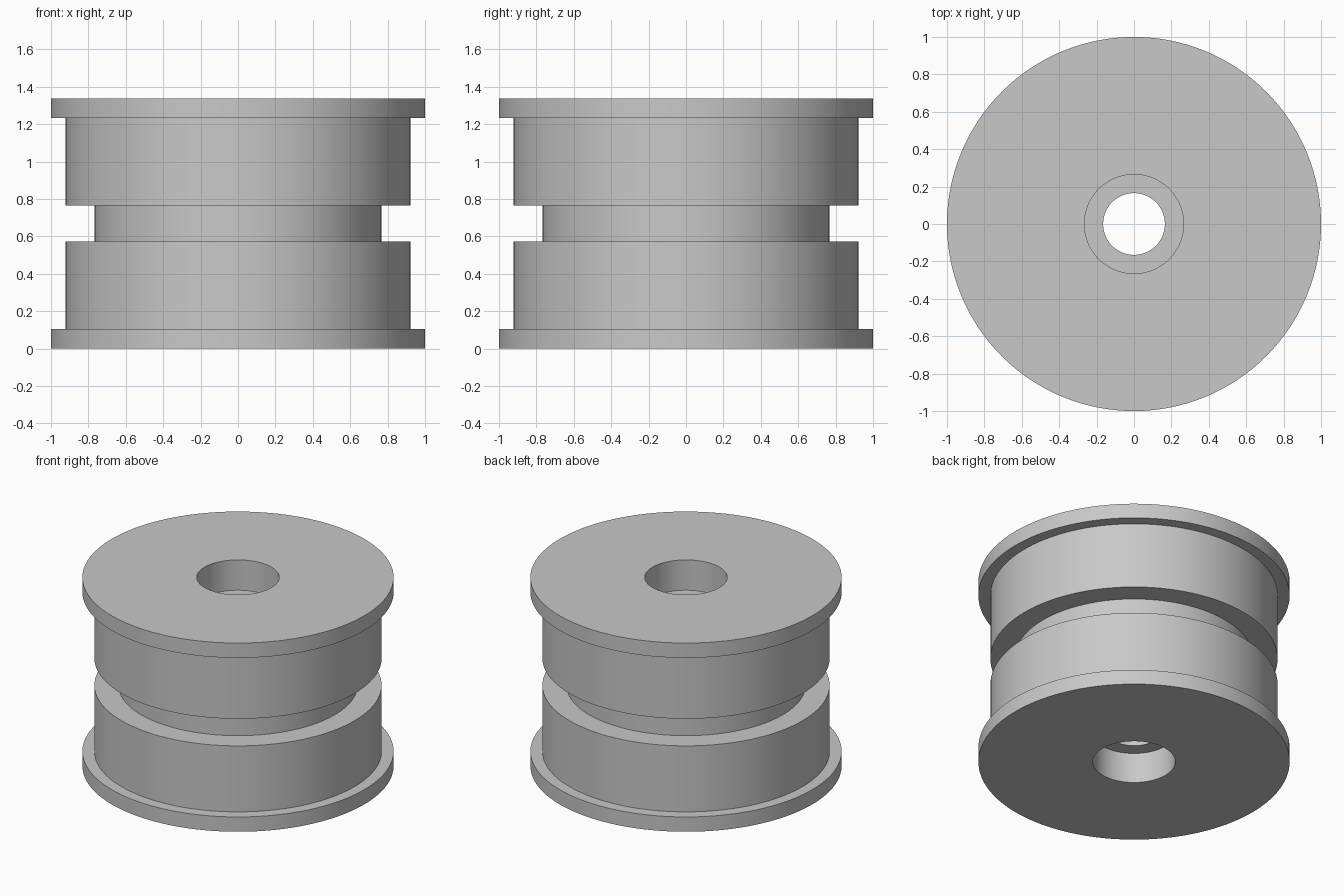
import bpy
import bmesh
import math

cube = bpy.data.objects.get("Cube")
if cube:
    bpy.data.objects.remove(cube, do_unlink=True)

SEGMENTS = 128
HEIGHT = 1.338

grey = bpy.data.materials.new("plain grey")
grey.use_nodes = True
colour = (0.58, 0.58, 0.58, 1)
grey.diffuse_color = colour
grey.node_tree.nodes["Principled BSDF"].inputs["Base Color"].default_value = colour

# Lower half of the cross-section (radius, height), from bore to groove
lower = [(0.165, 0.215), (0.265, 0.215), (0.265, 0), (1, 0), (1, 0.105),
         (0.923, 0.105), (0.923, 0.573), (0.768, 0.573)]
profile = lower + [(r, HEIGHT - z) for r, z in reversed(lower)]

# Spin the closed cross-section into a grooved, flanged wheel
bm = bmesh.new()
rings = []
for r, z in profile:
    ring = [bm.verts.new((r * math.cos(a), r * math.sin(a), z))
            for a in (math.tau * i / SEGMENTS for i in range(SEGMENTS))]
    rings.append(ring)
for k, ring in enumerate(rings):
    following = rings[(k + 1) % len(rings)]
    for i in range(SEGMENTS):
        j = (i + 1) % SEGMENTS
        bm.faces.new((ring[i], ring[j], following[j], following[i]))
bmesh.ops.recalc_face_normals(bm, faces=bm.faces)

mesh = bpy.data.meshes.new("flanged_wheel")
bm.to_mesh(mesh)
bm.free()
mesh.materials.append(grey)
wheel = bpy.data.objects.new("flanged_wheel", mesh)
bpy.context.collection.objects.link(wheel)

# Smooth walls with crisp rims
bpy.ops.object.select_all(action="DESELECT")
wheel.select_set(True)
bpy.context.view_layer.objects.active = wheel
bpy.ops.object.shade_smooth_by_angle(angle=math.radians(30))
